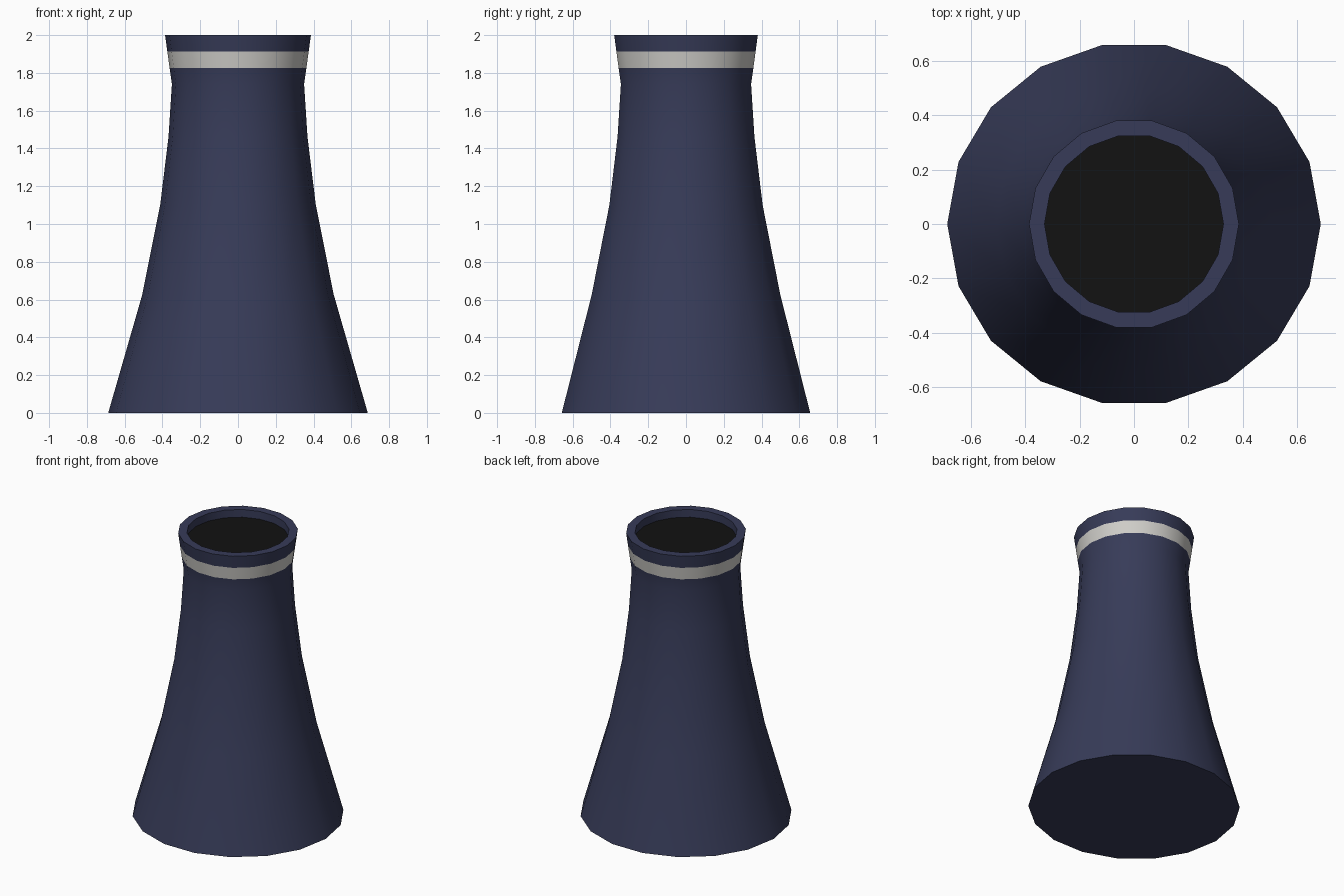
import bpy, math

if "Cube" in bpy.data.objects:
    bpy.data.objects.remove(bpy.data.objects["Cube"])

SIDES = 18

def material(name, color):
    m = bpy.data.materials.new(name)
    m.diffuse_color = (*color, 1)
    m.use_nodes = True
    m.node_tree.nodes["Principled BSDF"].inputs["Base Color"].default_value = m.diffuse_color
    return m

navy = material("navy", (0.038, 0.044, 0.098))
white = material("white", (0.62, 0.61, 0.58))
black = material("black", (0.006, 0.006, 0.006))

def lathe(name, rings, mats, band=None, cap_start=False, cap_end=False):
    """Revolve rings of (radius, z, y_scale); segment index `band` takes the second material."""
    verts, faces = [], []
    for r, z, sy in rings:
        for i in range(SIDES):
            a = math.tau * i / SIDES
            verts.append((r * math.cos(a), r * sy * math.sin(a), z))
    for k in range(len(rings) - 1):
        for i in range(SIDES):
            j = (i + 1) % SIDES
            a, b = k * SIDES, (k + 1) * SIDES
            faces.append((a + i, a + j, b + j, b + i))
    if cap_start:
        faces.append(tuple(reversed(range(SIDES))))
    if cap_end:
        s = (len(rings) - 1) * SIDES
        faces.append(tuple(range(s, s + SIDES)))
    mesh = bpy.data.meshes.new(name)
    mesh.from_pydata(verts, [], faces)
    for m in mats:
        mesh.materials.append(m)
    if band is not None:
        for i in range(SIDES):
            mesh.polygons[band * SIDES + i].material_index = 1
    ob = bpy.data.objects.new(name, mesh)
    bpy.context.collection.objects.link(ob)
    bpy.ops.object.select_all(action='DESELECT')
    ob.select_set(True)
    bpy.context.view_layer.objects.active = ob
    bpy.ops.object.shade_smooth_by_angle(angle=math.radians(30))
    return ob

# Flared tower with white band, flat rim and recessed inner lip
lathe("cooling_tower", [
    (0.687, 0.0, 0.972), (0.507, 0.625, 1), (0.412, 1.1, 1),
    (0.368, 1.46, 1), (0.35, 1.74, 1), (0.362, 1.825, 1),
    (0.374, 1.912, 1), (0.386, 2.0, 1), (0.329, 2.0, 1),
    (0.329, 1.945, 1)], [navy, white], band=5, cap_start=True)

# Dark disc closing the mouth
lathe("dark_mouth", [(0.329, 1.945, 1)], [black], cap_end=True)
